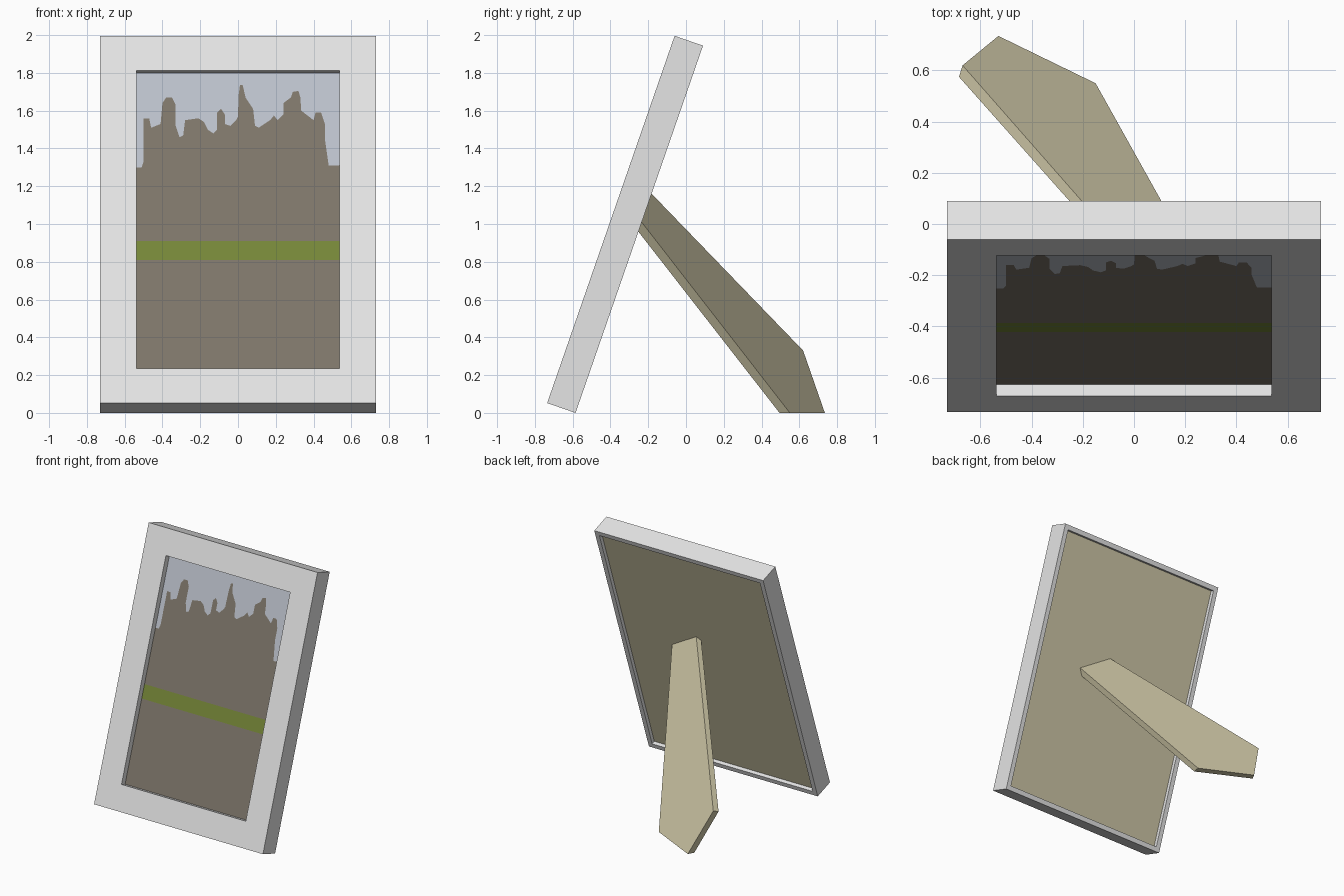
import bpy, bmesh, math
from mathutils import Vector

if "Cube" in bpy.data.objects:
    bpy.data.objects.remove(bpy.data.objects["Cube"])

TILT = math.radians(19.14)
S, C = math.sin(TILT), math.cos(TILT)
H, W, T = 2.058, 0.73, 0.159          # frame height, half width, depth
PIC, BACK, RIM = 0.047, 0.13, 0.036   # picture depth, back panel depth, rim width


def place(x, v, w):
    """Frame coordinates (across, up the frame, into its depth) to world."""
    return Vector((x, -0.735 + S * v + C * w, 0.052 + C * v - S * w))


def material(name, col):
    m = bpy.data.materials.new(name)
    m.diffuse_color = (*col, 1)
    m.use_nodes = True
    m.node_tree.nodes["Principled BSDF"].inputs["Base Color"].default_value = m.diffuse_color
    return m


def add(name, verts, faces, mats, indices=None, fix=True):
    me = bpy.data.meshes.new(name)
    me.from_pydata(verts, [], faces)
    for m in mats:
        me.materials.append(m)
    if indices:
        for p, i in zip(me.polygons, indices):
            p.material_index = i
    if fix:
        bm = bmesh.new()
        bm.from_mesh(me)
        bmesh.ops.recalc_face_normals(bm, faces=bm.faces)
        bm.to_mesh(me)
        bm.free()
    ob = bpy.data.objects.new(name, me)
    bpy.context.collection.objects.link(ob)
    return ob


white = material("frame white", (0.78, 0.78, 0.78))
tan = material("backing tan", (0.63, 0.58, 0.39))
sky = material("sky grey blue", (0.50, 0.535, 0.60))
brown = material("land brown", (0.209, 0.181, 0.144))
green = material("band green", (0.181, 0.242, 0.040))

# Frame: one rectangular ring swept through (inset, depth) profile points
profile = [(0, 0), (0, T), (RIM, T), (RIM, PIC), (0.193, PIC), (0.193, 0)]
verts, faces = [], []
for inset, w in profile:
    for sx, v in ((-1, inset), (1, inset), (1, H - inset), (-1, H - inset)):
        verts.append(place(sx * (W - inset), v, w))
n = len(profile)
for i in range(n):
    j = (i + 1) % n
    for k in range(4):
        m = (k + 1) % 4
        faces.append((4 * i + k, 4 * i + m, 4 * j + m, 4 * j + k))
add("frame", verts, faces, [white])

# Back panel, recessed inside the rim
hx, lo, hi = W - RIM, RIM, H - RIM
verts = [place(x, v, w) for w in (PIC + 0.004, BACK)
         for x, v in ((-hx, lo), (hx, lo), (hx, hi), (-hx, hi))]
box = [(0, 1, 2, 3), (4, 5, 6, 7)] + [(k, (k + 1) % 4, 4 + (k + 1) % 4, 4 + k) for k in range(4)]
add("back_panel", verts, box, [tan])

# Picture: skyline outline (x, z) splits the sky from the land
skyline = [
    (-hx, 1.29), (-.51, 1.30), (-.50, 1.33), (-.50, 1.56), (-.47, 1.56), (-.46, 1.51),
    (-.41, 1.53), (-.40, 1.64), (-.38, 1.67), (-.35, 1.67), (-.33, 1.63), (-.33, 1.52),
    (-.31, 1.46), (-.29, 1.47), (-.28, 1.55), (-.21, 1.56), (-.18, 1.54), (-.16, 1.50),
    (-.13, 1.48), (-.11, 1.50), (-.11, 1.59), (-.09, 1.61), (-.07, 1.58), (-.07, 1.53),
    (-.04, 1.52), (-.01, 1.55), (0, 1.57), (.003, 1.68), (.01, 1.735), (.025, 1.735),
    (.04, 1.67), (.08, 1.61), (.09, 1.52), (.11, 1.51), (.17, 1.55), (.19, 1.575),
    (.21, 1.55), (.24, 1.58), (.24, 1.64), (.28, 1.67), (.29, 1.70), (.32, 1.705),
    (.33, 1.67), (.335, 1.60), (.40, 1.55), (.41, 1.59), (.44, 1.59), (.46, 1.53),
    (.46, 1.45), (.48, 1.31), (.51, 1.31), (hx, 1.32)]
to_v = lambda z: (z - 0.0366) / C
verts, faces, idx = [], [], []
for x, z in skyline:
    for v in (lo, to_v(0.81), to_v(0.91), to_v(z), hi):
        verts.append(place(x, v, PIC + 0.001))
for i in range(len(skyline) - 1):
    if skyline[i + 1][0] - skyline[i][0] < 1e-6:
        continue                       # vertical step in the outline
    a, b = 5 * i, 5 * i + 5
    for k, mat in enumerate((1, 2, 1, 0)):
        faces.append((a + k, b + k, b + k + 1, a + k + 1))
        idx.append(mat)
add("picture", verts, faces, [sky, brown, green], idx, fix=False)

# Prop leg: pointed plate, twisted so its lower edge rests flat on the ground
outer = [(.055, -.205, 1.184), (.30, -.256, 1.037), (-.15, .55, 0),
         (-.53, .735, 0), (-.67, .62, .33)]
inner = [(.018, -.214, 1.16), (.27, -.272, .985), (-.16, .495, 0),
         (-.555, .69, 0), (-.684, .575, .312)]
faces = [(0, 1, 2, 3, 4), (5, 6, 7, 8, 9)]
faces += [(k, (k + 1) % 5, 5 + (k + 1) % 5, 5 + k) for k in range(5)]
add("prop_leg", outer + inner, faces, [tan])
